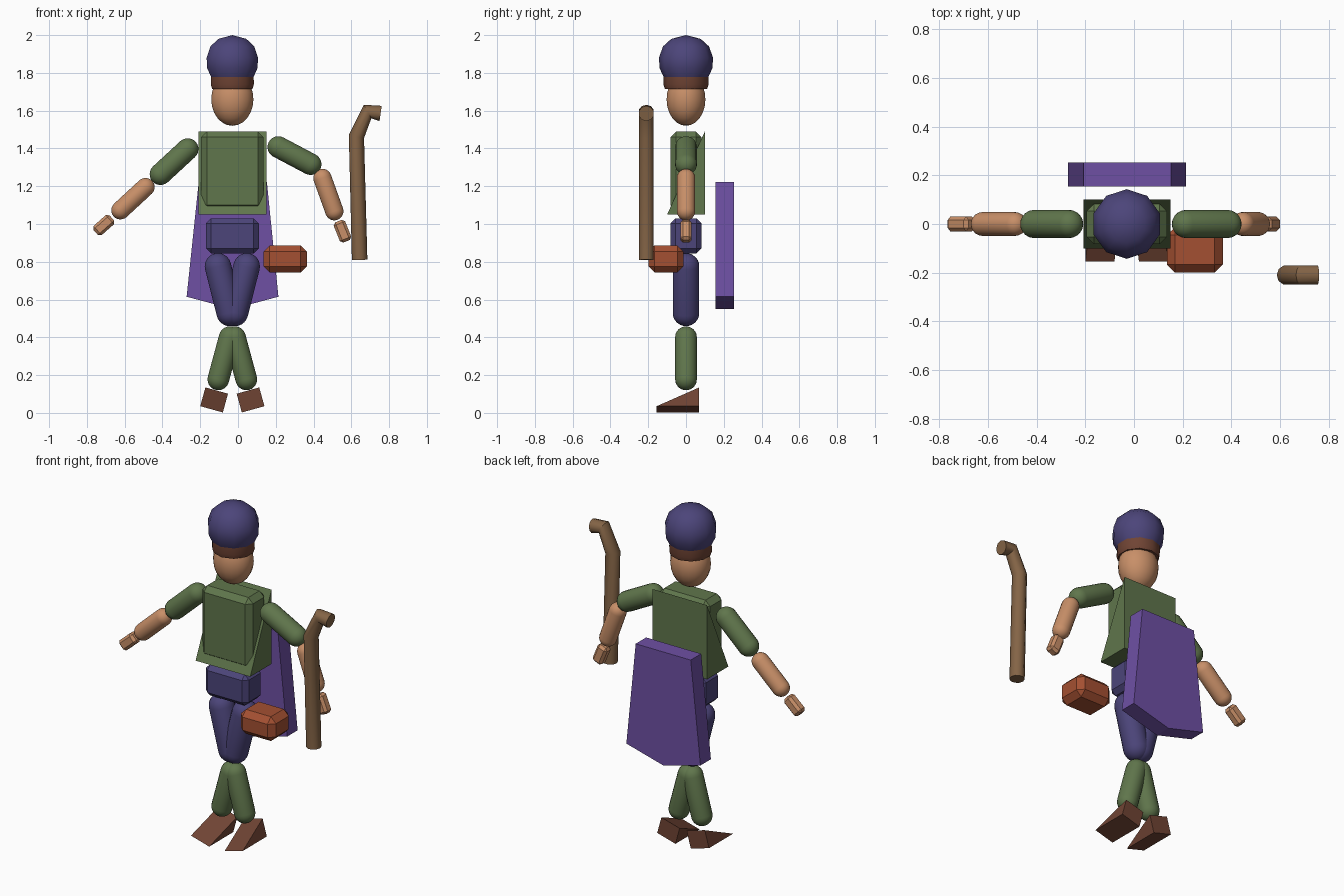
import bpy, bmesh, math
from mathutils import Vector, Matrix

if "Cube" in bpy.data.objects:
    bpy.data.objects.remove(bpy.data.objects["Cube"])

CX = -0.03  # body centre line


def material(name, rgb):
    m = bpy.data.materials.new(name)
    lin = [(c / 255 / 12.92) if c < 11 else ((c / 255 + 0.055) / 1.055) ** 2.4 for c in rgb]
    m.diffuse_color = (*lin, 1)
    m.use_nodes = True
    m.node_tree.nodes["Principled BSDF"].inputs["Base Color"].default_value = m.diffuse_color
    return m


INDIGO = material("indigo_cloth", (76, 69, 122))
GREEN = material("green_cloth", (96, 118, 76))
SKIN = material("skin", (200, 143, 104))
BROWN = material("brown_leather", (112, 68, 52))
RUST = material("rust_leather", (164, 80, 50))
WOOD = material("wood", (132, 100, 70))
PURPLE = material("purple_cloth", (110, 80, 164))


def finish(name, bm, mat, matrix=Matrix(), smooth=None):
    bm.transform(matrix)
    bmesh.ops.recalc_face_normals(bm, faces=bm.faces[:])
    me = bpy.data.meshes.new(name)
    bm.to_mesh(me)
    bm.free()
    me.materials.append(mat)
    ob = bpy.data.objects.new(name, me)
    bpy.context.collection.objects.link(ob)
    if smooth:
        bpy.ops.object.select_all(action='DESELECT')
        ob.select_set(True)
        bpy.context.view_layer.objects.active = ob
        bpy.ops.object.shade_smooth_by_angle(angle=math.radians(smooth))
    return ob


def lathe(name, profile, mat, matrix=Matrix(), sides=16):
    """Revolve (radius, z) points round z; ends are closed."""
    bm = bmesh.new()
    rings = []
    for r, z in profile:
        if r < 1e-4:
            rings.append([bm.verts.new((0, 0, z))])
        else:
            rings.append([bm.verts.new((r * math.cos(2 * math.pi * (i + .5) / sides),
                                        r * math.sin(2 * math.pi * (i + .5) / sides), z))
                          for i in range(sides)])
    for a, b in zip(rings, rings[1:]):
        for i in range(sides):
            j = (i + 1) % sides
            quad = [a[i % len(a)], a[j % len(a)], b[j % len(b)], b[i % len(b)]]
            bm.faces.new(list(dict.fromkeys(quad)))
    for ring in (rings[0], rings[-1]):
        if len(ring) > 1:
            bm.faces.new(ring)
    return finish(name, bm, mat, matrix, 50)


def along(a, b):
    """Matrix at a with local z pointing to b, turning only about y."""
    d = Vector(b) - Vector(a)
    return Matrix.Translation(a) @ Matrix.Rotation(math.atan2(d.x, d.z), 4, 'Y')


def capsule(name, a, b, r, mat):
    a, b = Vector((a[0], 0, a[1])), Vector((b[0], 0, b[1]))
    length = (b - a).length
    arc = [math.pi / 2 * i / 6 for i in range(7)]
    profile = [(r * math.sin(t), -r * math.cos(t)) for t in arc]
    profile += [(r * math.cos(t), length + r * math.sin(t)) for t in arc]
    lathe(name, profile, mat, along(a, b), 20)


def box(name, centre, size, chamfer, mat, angle=0):
    bm = bmesh.new()
    bmesh.ops.create_cube(bm, size=1, matrix=Matrix.Diagonal((*size, 1)))
    bmesh.ops.bevel(bm, geom=bm.edges[:], offset=chamfer, segments=1, affect='EDGES')
    finish(name, bm, mat, Matrix.Translation(centre) @ Matrix.Rotation(angle, 4, 'Y'))


def prism(name, points, axis, lo, hi, mat, matrix=Matrix()):
    """Extrude a 2D outline along x (points y,z) or along y (points x,z)."""
    bm = bmesh.new()
    place = (lambda p, t: (t, *p)) if axis == 'X' else (lambda p, t: (p[0], t, p[1]))
    a = [bm.verts.new(place(p, lo)) for p in points]
    b = [bm.verts.new(place(p, hi)) for p in points]
    bm.faces.new(a)
    bm.faces.new(b)
    for i in range(len(a)):
        j = (i + 1) % len(a)
        bm.faces.new((a[i], a[j], b[j], b[i]))
    finish(name, bm, mat, matrix)


# Head, hair and hat
centre = Matrix.Translation((CX, 0, 0))
head = [(0.113 * math.sin(math.pi * i / 12), 1.66 - 0.14 * math.cos(math.pi * i / 12))
        for i in range(13)]
head[0], head[-1] = (0, 1.52), (0, 1.80)
lathe("head", head, SKIN, centre @ Matrix.Diagonal((1, 0.92, 1, 1)), 20)
lathe("hair", [(0.112, 1.715), (0.12, 1.74), (0.118, 1.80)], BROWN, centre, 10)
lathe("hat", [(0.118, 1.778), (0.14, 1.825), (0.143, 1.88), (0.122, 1.94), (0.078, 1.98), (0, 2.0)],
      INDIGO, centre, 10)

# Torso: chamfered chest with a wedge-shaped tunic
box("chest", (CX, 0, 1.28), (0.33, 0.165, 0.42), 0.03, GREEN)
prism("tunic", [(-0.10, 1.05), (0.10, 1.05), (0.10, 1.49)], 'X', -0.208, 0.15, GREEN)
box("pelvis", (CX, 0, 0.937), (0.28, 0.165, 0.185), 0.027, INDIGO)

# Legs and wedge feet
for side, s in (("left", 1), ("right", -1)):
    capsule(side + "_thigh", (CX + s * 0.076, 0.775), (CX + s * 0.014, 0.53), 0.071, INDIGO)
    capsule(side + "_shin", (CX + s * 0.014, 0.40), (CX + s * 0.074, 0.178), 0.058, GREEN)
    tilt = Matrix.Translation((CX + s * 0.096, 0, 0.07)) @ Matrix.Rotation(-s * math.radians(15.5), 4, 'Y')
    prism(side + "_foot", [(-0.155, -0.053), (0.07, -0.053), (0.07, 0.05)], 'X', -0.062, 0.062,
          BROWN, tilt)

# Arms: shoulder, elbow, forearm top, wrist, hand centre (x, z)
arms = {
    "right": ((-0.267, 1.396), (-0.41, 1.264), (-0.49, 1.195), (-0.622, 1.073), (-0.711, 0.994)),
    "left": ((0.214, 1.407), (0.384, 1.317), (0.447, 1.243), (0.51, 1.068), (0.553, 0.962)),
}
for side, (sh, el, fo, wr, ha) in arms.items():
    capsule(side + "_upper_arm", sh, el, 0.058, GREEN)
    capsule(side + "_forearm", fo, wr, 0.049, SKIN)
    box(side + "_hand", (ha[0], 0, ha[1]), (0.065, 0.06, 0.115), 0.014, SKIN,
        math.atan2(wr[0] - ha[0], wr[1] - ha[1]))

# Cape: five-sided panel behind the body
prism("cape", [(-0.208, 1.223), (0.153, 1.223), (0.214, 0.615), (-0.029, 0.55), (-0.272, 0.615)],
      'Y', 0.155, 0.253, PURPLE)

# Belt pouch
box("pouch", (0.25, -0.106, 0.815), (0.23, 0.186, 0.144), 0.033, RUST)

# Walking cane: ten-sided tube swept along a bent path, mitred at each bend
path = [Vector(p) for p in ((0.644, 0, 0.81), (0.627, 0, 1.463), (0.686, 0, 1.595), (0.755, 0, 1.585))]
bm = bmesh.new()
rings = []
for k, p in enumerate(path):
    d_in = (p - path[max(k - 1, 0)]).normalized()
    d_out = (path[min(k + 1, 3)] - p).normalized()
    t = (d_in + d_out).normalized()
    u = Vector((t.z, 0, -t.x))
    ring = []
    for i in range(10):
        a = 2 * math.pi * i / 10
        ring.append(bm.verts.new(p + Vector((0, -0.21, 0)) + 0.041 * (
            u * math.cos(a) + Vector((0, 1, 0)) * math.sin(a))))
    rings.append(ring)
for a, b in zip(rings, rings[1:]):
    for i in range(10):
        j = (i + 1) % 10
        bm.faces.new((a[i], a[j], b[j], b[i]))
bm.faces.new(rings[0])
bm.faces.new(rings[-1])
finish("cane", bm, WOOD, smooth=40)
